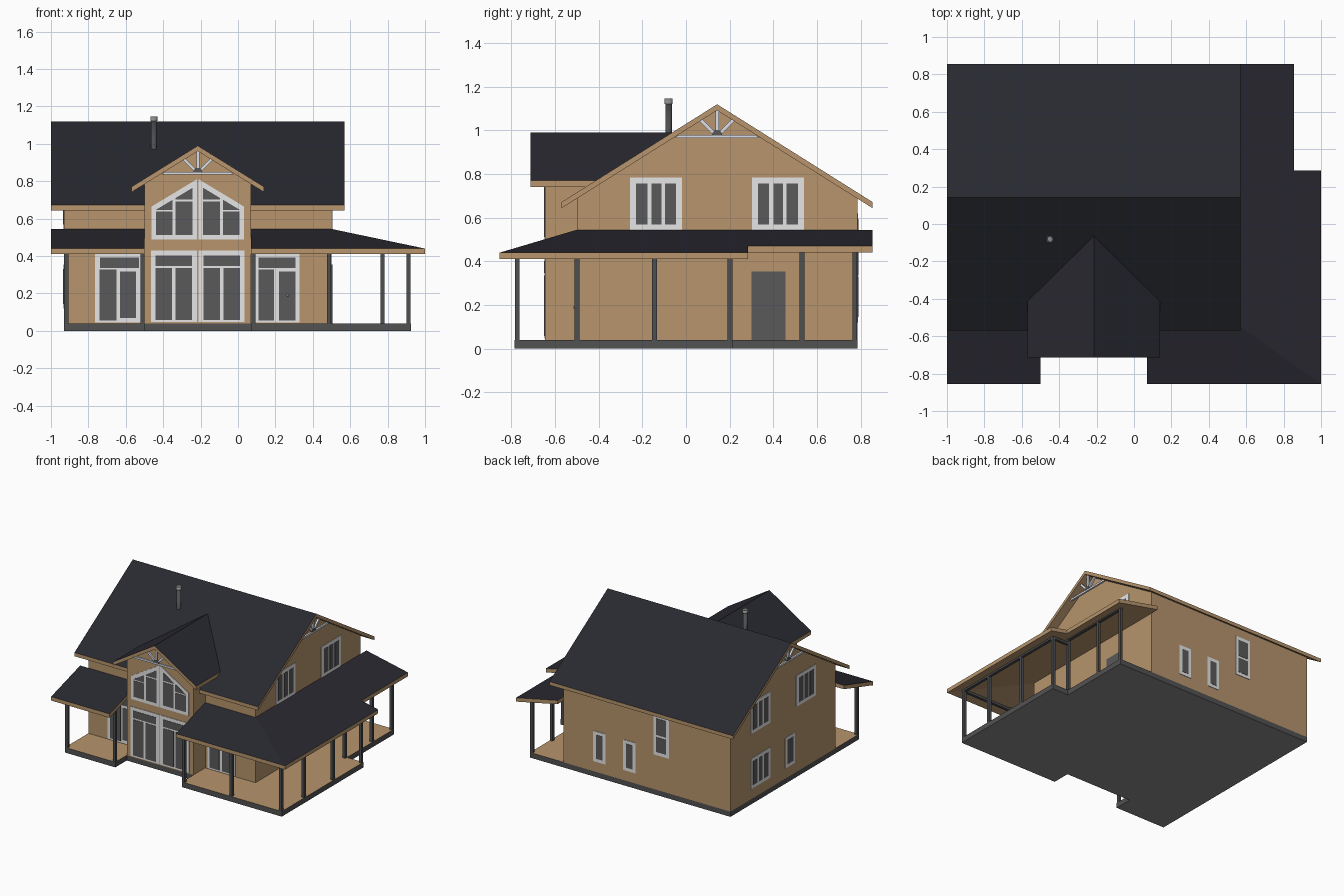
import bpy, bmesh, math
from mathutils import Vector

if "Cube" in bpy.data.objects:
    bpy.data.objects.remove(bpy.data.objects["Cube"])


def material(name, rgb):
    m = bpy.data.materials.new(name)
    m.diffuse_color = (*rgb, 1)
    m.use_nodes = True
    m.node_tree.nodes["Principled BSDF"].inputs["Base Color"].default_value = m.diffuse_color
    return m


TAN = material("tan_wood", (0.472, 0.300, 0.153))
ROOF = material("dark_roofing", (0.0215, 0.022, 0.030))
BASE = material("dark_grey", (0.085, 0.085, 0.085))
POST = material("post_grey", (0.075, 0.077, 0.082))
FRAME = material("pale_frame", (0.79, 0.79, 0.79))
GLASS = material("grey_glass", (0.10, 0.10, 0.103))
TRUSS = material("truss_white", (0.78, 0.81, 0.87))
CONCRETE = material("mid_grey_concrete", (0.26, 0.26, 0.26))


def finish(name, bm, *mats):
    bmesh.ops.recalc_face_normals(bm, faces=bm.faces)
    me = bpy.data.meshes.new(name)
    bm.to_mesh(me)
    bm.free()
    for m in mats:
        me.materials.append(m)
    ob = bpy.data.objects.new(name, me)
    bpy.context.collection.objects.link(ob)
    return ob


# side -> world point from (u along wall, d outward, z)
SIDES = {
    "front": lambda u, d, z: (u, -d, z),
    "back": lambda u, d, z: (u, d, z),
    "right": lambda u, d, z: (d, u, z),
    "left": lambda u, d, z: (-d, u, z),
}


def prisms(name, side, polys, d0, d1, mat):
    """Extrude outlines (u, z) on one side from depth d0 to d1."""
    bm = bmesh.new()
    put = SIDES[side]
    for poly in polys:
        a = [bm.verts.new(put(u, d0, z)) for u, z in poly]
        b = [bm.verts.new(put(u, d1, z)) for u, z in poly]
        bm.faces.new(a)
        bm.faces.new(b)
        for i in range(len(a)):
            j = (i + 1) % len(a)
            bm.faces.new((a[i], a[j], b[j], b[i]))
    return finish(name, bm, mat)


def rect(u0, u1, z0, z1):
    return [(u0, z0), (u1, z0), (u1, z1), (u0, z1)]


def slab(name, polys, thick):
    """Roof slab: dark top faces, tan underside and edges."""
    bm = bmesh.new()
    for p in polys:
        bm.faces.new([bm.verts.new(v) for v in p])
    bmesh.ops.remove_doubles(bm, verts=bm.verts, dist=1e-4)
    tops = list(bm.faces)
    rim = [e for e in bm.edges if e.is_boundary]
    low = {v: bm.verts.new(v.co - Vector((0, 0, thick))) for v in list(bm.verts)}
    for f in tops:
        bm.faces.new([low[v] for v in reversed(f.verts)]).material_index = 1
    for e in rim:
        a, b = e.verts
        bm.faces.new((a, b, low[b], low[a])).material_index = 1
    return finish(name, bm, ROOF, TAN)


def window(name, side, wall, outline, panes):
    prisms(name + "_frame", side, [outline], wall - 0.002, wall + 0.004, FRAME)
    prisms(name + "_panes", side, panes, wall + 0.001, wall + 0.006, GLASS)


# Base with tan deck on top
outline = [(-.93, -.785), (-.5, -.785), (-.5, -.645), (.07, -.645), (.07, -.785),
           (.924, -.785), (.924, .212), (.785, .212), (.785, .785), (-.93, .785)]
bm = bmesh.new()
f = bm.faces.new([bm.verts.new((x, y, 0)) for x, y in outline])
top = bmesh.ops.extrude_face_region(bm, geom=[f])["geom"]
bmesh.ops.translate(bm, vec=(0, 0, .04), verts=[v for v in top if isinstance(v, bmesh.types.BMVert)])
for f in bm.faces:
    zs = [v.co.z for v in f.verts]
    f.material_index = 1 if min(zs) > .03 else 2 if max(zs) < .01 else 0
finish("base_and_deck", bm, BASE, TAN, CONCRETE)

# Walls
prisms("main_walls", "right", [[(-.5, .04), (.785, .04), (.785, .695), (.1425, 1.10), (-.5, .695)]],
       -.93, .5, TAN)
prisms("front_bay_walls", "front", [[(-.5, .04), (.07, .04), (.07, .795), (-.215, .972), (-.5, .795)]],
       .38, .645, TAN)

# Roofs
slab("main_roof", [[(-1, y, .672), (.57, y, .672), (.57, .1425, 1.12), (-1, .1425, 1.12)]
                   for y in (-.57, .855)], .028)
slab("bay_roof", [[(x, -.713, .77), (-.215, -.713, .99), (-.215, -.062, .99), (x, -.412, .77)]
                  for x in (-.57, .14)], .029)
slab("left_porch_roof", [[(-1, -.855, .44), (-.5, -.855, .44), (-.5, -.5, .545), (-1, -.5, .545)]], .03)
slab("wrap_porch_roof", [
    [(.07, -.855, .44), (1, -.855, .44), (.5, -.5, .545), (.07, -.5, .545)],
    [(1, -.855, .44), (1, .285, .44), (.855, .285, .4705), (.855, .855, .4705),
     (.5, .855, .545), (.5, -.5, .545)]], .03)

# Porch posts
posts = [(x, -.773, .445) for x in (-.918, -.511, .082, .487, .912)]
posts += [(.912, y, .44) for y in (-.5, -.145, .201)]
posts += [(.773, y, .465) for y in (.201, .532, .773)]
for i, (x, y, z) in enumerate(posts):
    prisms(f"porch_post_{i + 1}", "back", [rect(x - .011, x + .011, .04, z)], y - .011, y + .011, POST)

# Header beams on top of the posts, tucked behind the roof edge
prisms("front_left_beam", "front", [rect(-.929, -.5, .412, .43)], .762, .784, POST)
prisms("front_right_beam", "front", [rect(.071, .923, .412, .43)], .762, .784, POST)
prisms("right_beam", "right", [rect(-.784, .212, .412, .43)], .901, .923, POST)
prisms("step_beam", "back", [rect(.762, .923, .412, .43)], .19, .212, POST)
prisms("right_rear_beam", "right", [rect(.212, .784, .447, .46)], .762, .784, POST)


# Fan trusses under the gable peaks
def truss(name, side, c, z, depth):
    polys = [[(c - .195, z), (c + .195, z), (c + .175, z + .014), (c - .175, z + .014)]]
    for ang, length in ((90, .125), (45, .105), (135, .105)):
        a = math.radians(ang)
        dx, dz, w = math.cos(a), math.sin(a), .008
        polys.append([(c + dx * r - dz * s, z + .008 + dz * r + dx * s)
                      for r, s in ((0, -w), (length, -w), (length, w), (0, w))])
    prisms(name, side, polys, depth, depth + .014, TRUSS)
    fan = [(c + .024 * math.cos(math.pi * i / 8), z + .012 + .024 * math.sin(math.pi * i / 8))
           for i in range(9)]
    prisms(name + "_hub", side, [fan], depth + .003, depth + .016, GLASS)


truss("right_truss", "right", .1425, .966, .535)
truss("left_truss", "left", .1425, .966, .965)
truss("bay_truss", "front", -.215, .836, .68)


# Side windows
def triple(name, side, wall, c, z0, z1):
    panes = [rect(c + a, c + b, z0 + .025, z1 - .028)
             for a, b in ((-.092, -.04), (-.02, .024), (.04, .092))]
    window(name, side, wall, rect(c - .119, c + .119, z0, z1), panes)


for side, wall in (("right", .5), ("left", .93)):
    for tag, c in (("front", -.137), ("rear", .421)):
        triple(f"{side}_{tag}_upper_window", side, wall, c, .545, .785)
triple("left_lower_window", "left", .93, .421, .12, .355)


def single(name, side, wall, c, hw, z0, z1, panes):
    window(name, side, wall, rect(c - hw, c + hw, z0, z1),
           [rect(c - hw + .024, c + hw - .024, a, b) for a, b in panes])


single("left_small_window", "left", .93, .06, .06, .12, .355, [(.145, .33)])
single("back_small_window_1", "back", .785, .19, .052, .12, .355, [(.145, .33)])
single("back_small_window_2", "back", .785, -.067, .052, .12, .355, [(.145, .33)])
single("back_tall_window", "back", .785, -.34, .066, .31, .62, [(.335, .45), (.467, .595)])

# Porch doors and side door
window("left_porch_door", "front", .5, rect(-.765, -.515, .045, .41),
       [rect(-.738, -.53, .337, .392), rect(-.74, -.65, .055, .328), rect(-.632, -.546, .07, .318)])
window("right_porch_door", "front", .5, rect(.09, .328, .045, .41),
       [rect(.11, .308, .337, .392), rect(.11, .193, .055, .328), rect(.218, .308, .055, .318)])
prisms("side_door", "right", [rect(.30, .455, .04, .355)], .498, .504, GLASS)
bm = bmesh.new()
bmesh.ops.create_icosphere(bm, subdivisions=1, radius=.007)
bmesh.ops.translate(bm, vec=(.266, -.511, .19), verts=bm.verts)
finish("door_knob", bm, FRAME)

# Bay windows, mirrored about the bay centre
C = -.215
for tag, s in (("left", -1), ("right", 1)):
    m = lambda poly: [(C + s * u, z) for u, z in poly]
    window(f"bay_{tag}_lower_window", "front", .645, m(rect(.004, .25, .048, .43)),
           [m(rect(.03, .226, .347, .403)), m(rect(.03, .12, .058, .335)), m(rect(.138, .226, .058, .335))])
    slant = lambda u: .782 - .6 * u
    window(f"bay_{tag}_upper_window", "front", .645,
           m([(.003, .488), (.247, .488), (.247, .665), (.003, .812)]),
           [m(rect(.028, .118, .512, .692)), m(rect(.134, .224, .512, .637)),
            m([(.028, .703), (.118, .703), (.118, slant(.118)), (.028, slant(.028))]),
            m([(.134, .646), (.224, .646), (.224, slant(.224)), (.134, slant(.134))])])


# Chimney pipe and open cap
def pipe(name, r, z0, z1, mat):
    bm = bmesh.new()
    bmesh.ops.create_cone(bm, cap_ends=True, segments=16, radius1=r, radius2=r, depth=z1 - z0)
    bmesh.ops.translate(bm, vec=(-.45, -.08, (z0 + z1) / 2), verts=bm.verts)
    bm.normal_update()
    lid = [f for f in bm.faces if f.normal.z > .9]
    bmesh.ops.inset_region(bm, faces=lid, thickness=r * .3)
    bmesh.ops.translate(bm, vec=(0, 0, -.012), verts=lid[0].verts)
    ob = finish(name, bm, mat)
    for p in ob.data.polygons:
        p.use_smooth = abs(p.normal.z) < .5


pipe("chimney_pipe", .015, .93, 1.125, POST)
pipe("chimney_cap", .019, 1.122, 1.146, CONCRETE)
